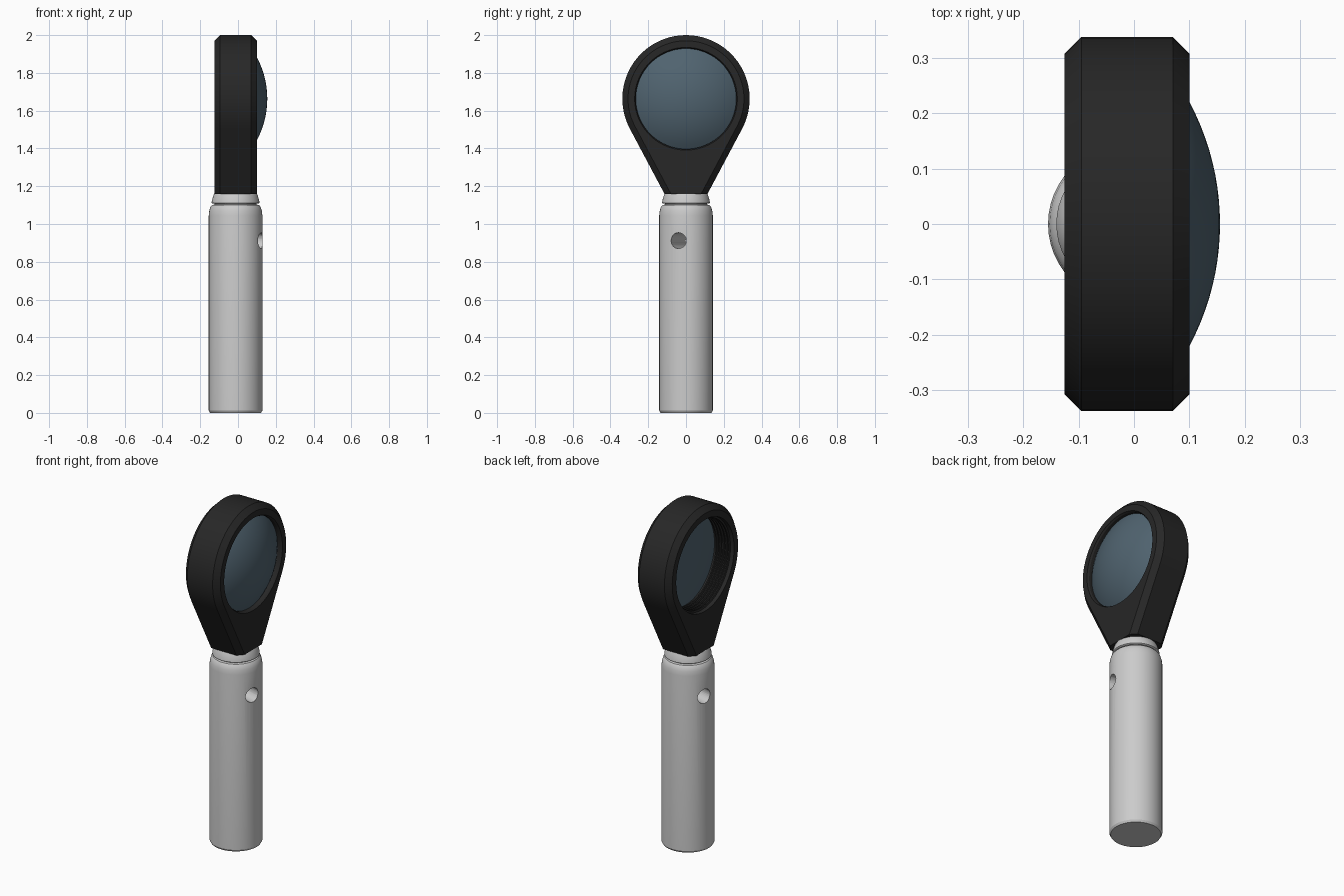
import bpy, bmesh
from math import sin, cos, pi, atan2, radians, sqrt

if "Cube" in bpy.data.objects:
    bpy.data.objects.remove(bpy.data.objects["Cube"])

CX = -0.013          # handle axis
ZC = 1.663           # lens centre height


def material(name, rgb):
    m = bpy.data.materials.new(name)
    m.diffuse_color = (*rgb, 1)
    m.use_nodes = True
    m.node_tree.nodes["Principled BSDF"].inputs["Base Color"].default_value = m.diffuse_color
    return m


def loft(name, rings, mat=None, cap=True, closed=False, angle=30):
    """Bridge equally sized rings of points into one mesh."""
    bm = bmesh.new()
    vs = [[bm.verts.new(p) for p in ring] for ring in rings]
    n = len(vs[0])
    pairs = list(zip(vs, vs[1:])) + ([(vs[-1], vs[0])] if closed else [])
    for a, b in pairs:
        for i in range(n):
            j = (i + 1) % n
            bm.faces.new((a[i], a[j], b[j], b[i]))
    if cap and not closed:
        bm.faces.new(vs[0])
        bm.faces.new(vs[-1])
    bmesh.ops.recalc_face_normals(bm, faces=bm.faces)
    me = bpy.data.meshes.new(name)
    bm.to_mesh(me)
    bm.free()
    ob = bpy.data.objects.new(name, me)
    bpy.context.collection.objects.link(ob)
    if mat:
        me.materials.append(mat)
    smooth(ob, angle)
    return ob


def smooth(ob, angle=30):
    bpy.ops.object.select_all(action='DESELECT')
    ob.select_set(True)
    bpy.context.view_layer.objects.active = ob
    bpy.ops.object.shade_smooth_by_angle(angle=radians(angle))


def ring_z(r, z, n=48):
    return [(CX + r * cos(2 * pi * i / n), r * sin(2 * pi * i / n), z) for i in range(n)]


def ring_x(r, x, n=64):
    return [(x, r * cos(2 * pi * i / n), ZC + r * sin(2 * pi * i / n)) for i in range(n)]


black = material("black_plastic", (0.02, 0.02, 0.02))
glass = material("lens_glass", (0.08, 0.125, 0.16))

# Handle with rounded shoulder and neck
handle = loft("handle", [ring_z(r, z) for r, z in [
    (0.135, 0), (0.142, 0.012), (0.142, 1.045), (0.139, 1.07), (0.133, 1.09),
    (0.125, 1.10), (0.112, 1.103), (0.112, 1.13)]])

# Cross hole through the handle, drilled along a slanted diameter
bpy.ops.mesh.primitive_cylinder_add(vertices=32, radius=0.042, depth=0.5,
                                    location=(CX, 0, 0.912),
                                    rotation=(0, pi / 2, -radians(16.5)))
cutter = bpy.context.object
cutter.hide_render = True
mod = handle.modifiers.new("hole", 'BOOLEAN')
mod.object = cutter
mod.solver = 'EXACT'
bpy.context.view_layer.objects.active = handle
bpy.ops.object.modifier_apply(modifier=mod.name)
bpy.data.objects.remove(cutter)
smooth(handle)

# Collar between handle and head
loft("collar", [ring_z(r, z) for r, z in [
    (0.122, 1.109), (0.127, 1.112), (0.125, 1.125), (0.117, 1.152), (0.112, 1.162)]])


# Teardrop outline: arc, tangent sides, flat bottom
def outline(r):
    t, zb = -radians(28), 1.16 - ZC
    w = (r - zb * sin(t)) / cos(t)
    arc = [(r * cos(a), r * sin(a)) for a in
           (t + (pi - 2 * t) * i / 48 for i in range(49))]
    y0, z0 = arc[-1]
    left = [(y0 + (-w - y0) * i / 10, z0 + (zb - z0) * i / 10) for i in range(1, 11)]
    bottom = [(-w + 2 * w * i / 4, zb) for i in range(1, 4)]
    right = [(-y, z) for y, z in reversed(left)]
    return arc + left + bottom + right


BASE = outline(0.337)


def head_ring(r, x):
    return [(x, y, ZC + z) for y, z in outline(r)]


def bore_ring(r, x):
    angles = [atan2(z, y) for y, z in BASE]
    return [(x, r * cos(a), ZC + r * sin(a)) for a in angles]


# Lens housing: chamfered teardrop with a ribbed bore
rings = [head_ring(0.307, -0.125), head_ring(0.337, -0.095),
         head_ring(0.337, 0.07), head_ring(0.307, 0.10),
         bore_ring(0.272, 0.10), bore_ring(0.266, 0.09), bore_ring(0.266, -0.01)]
for k in range(5):
    x = -0.01 - 0.02 * k
    rings += [bore_ring(0.258, x - 0.003), bore_ring(0.258, x - 0.010),
              bore_ring(0.268, x - 0.013), bore_ring(0.268, x - 0.019)]
rings.append(bore_ring(0.270, -0.125))
loft("lens_housing", rings, black, closed=True)


# Lens: strongly domed front, gently domed back
def dome(radius, apex, sign):
    rs = [0.266 * i / 12 for i in range(1, 13)]
    return [(r, apex - sign * (radius - sqrt(radius ** 2 - r * r))) for r in rs]


front = dome(0.467, 0.155, 1)
back = dome(1.6, -0.022, -1)
profile = [(0.004, 0.155)] + front + back[::-1] + [(0.004, -0.022)]
loft("lens", [ring_x(r, x) for r, x in profile], glass)
